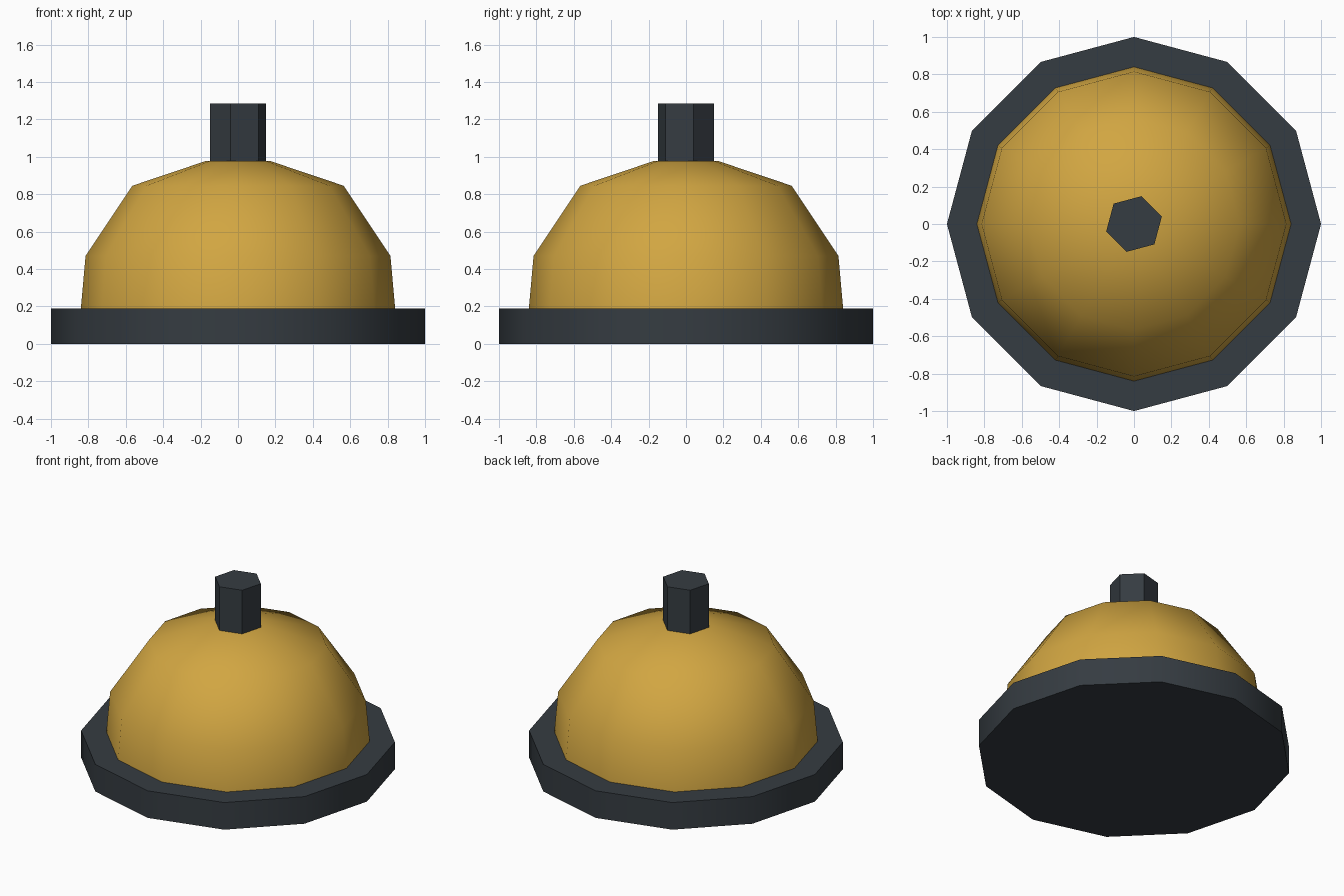
import bpy, bmesh, math

if "Cube" in bpy.data.objects:
    bpy.data.objects.remove(bpy.data.objects["Cube"])


def material(name, color):
    m = bpy.data.materials.new(name)
    m.diffuse_color = (*color, 1)
    m.use_nodes = True
    m.node_tree.nodes["Principled BSDF"].inputs["Base Color"].default_value = m.diffuse_color
    return m


def lathe(name, profile, sides, turn, mat, smooth_angle):
    """Revolve (radius, z) points into a closed, capped solid."""
    bm = bmesh.new()
    rings = []
    for r, z in profile:
        angles = [math.radians(turn) + math.tau * i / sides for i in range(sides)]
        rings.append([bm.verts.new((r * math.cos(a), r * math.sin(a), z)) for a in angles])
    for low, high in zip(rings, rings[1:]):
        for i in range(sides):
            j = (i + 1) % sides
            bm.faces.new((low[i], low[j], high[j], high[i]))
    bm.faces.new(rings[0][::-1])
    bm.faces.new(rings[-1])
    mesh = bpy.data.meshes.new(name)
    bm.to_mesh(mesh)
    bm.free()
    mesh.materials.append(mat)
    obj = bpy.data.objects.new(name, mesh)
    bpy.context.collection.objects.link(obj)
    if smooth_angle:
        bpy.ops.object.select_all(action='DESELECT')
        obj.select_set(True)
        bpy.context.view_layer.objects.active = obj
        bpy.ops.object.shade_smooth_by_angle(angle=math.radians(smooth_angle))
    return obj


dark = material("dark slate", (0.036, 0.045, 0.054))
gold = material("golden yellow", (0.64, 0.38, 0.054))

# Twelve-sided base plate
lathe("base", [(1, 0), (1, 0.19)], 12, 0, dark, 40)

# Faceted dome with a small flat top
lathe("dome", [(0.84, 0.19), (0.815, 0.47), (0.565, 0.845), (0.17, 0.978)], 12, 0, gold, 40)

# Hexagonal plunger on top
lathe("plunger", [(0.154, 0.975), (0.154, 1.284)], 6, 15, dark, None)
